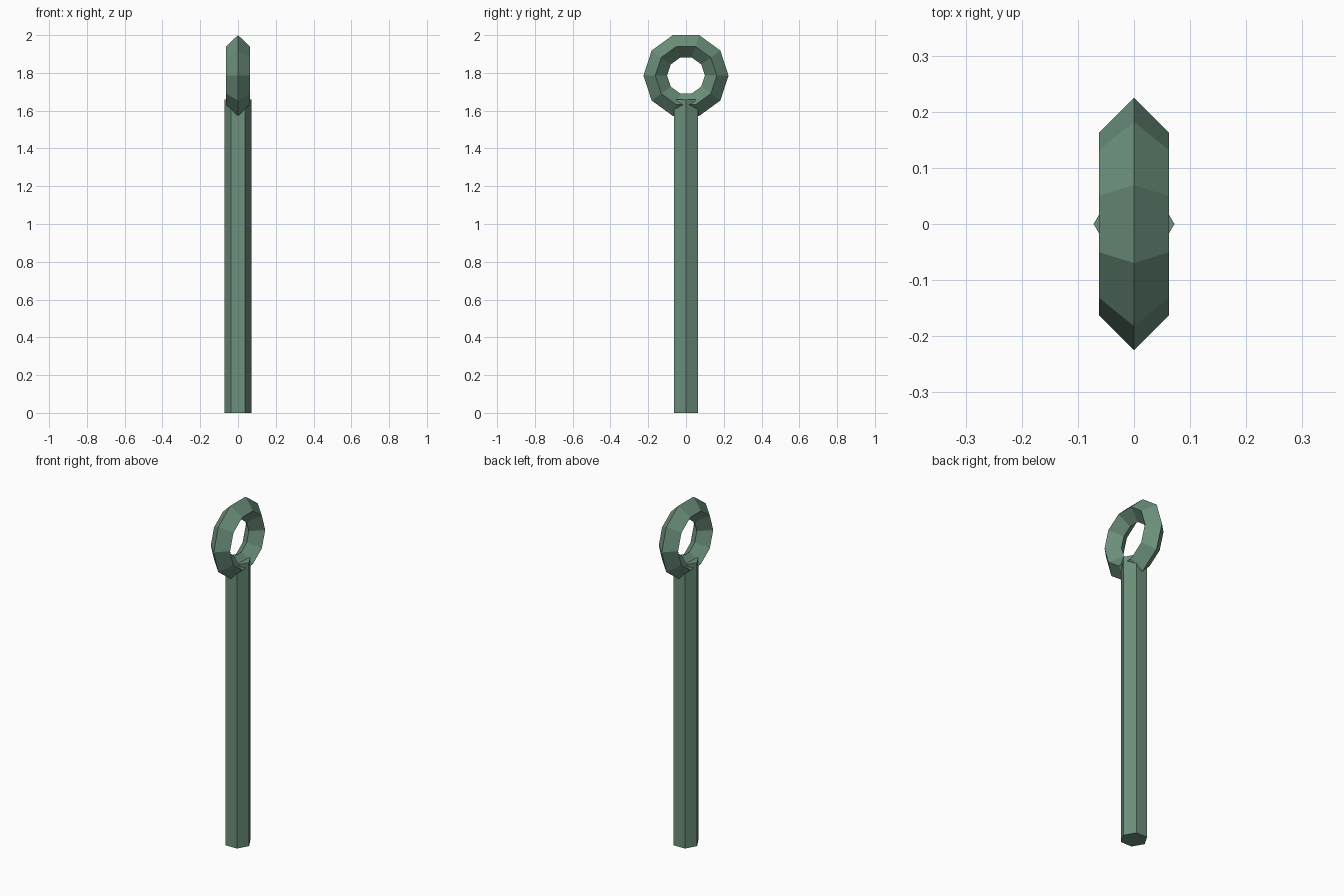
import bpy
from math import pi

if "Cube" in bpy.data.objects:
    bpy.data.objects.remove(bpy.data.objects["Cube"])

# Green metal
mat = bpy.data.materials.new("green_metal")
mat.diffuse_color = (0.15, 0.28, 0.2, 1)
mat.use_nodes = True
mat.node_tree.nodes["Principled BSDF"].inputs["Base Color"].default_value = mat.diffuse_color


def finish(name):
    obj = bpy.context.object
    obj.name = name
    bpy.ops.object.transform_apply(location=False, rotation=True, scale=True)
    obj.data.materials.append(mat)


# Hexagonal shaft, with corners pointing along x
HEIGHT = 1.66
bpy.ops.mesh.primitive_cylinder_add(vertices=6, radius=0.072, depth=HEIGHT,
                                    location=(0, 0, HEIGHT / 2), rotation=(0, 0, pi / 2))
finish("shaft")

# Ten-sided eye ring with a diamond section, standing in the yz plane
bpy.ops.mesh.primitive_torus_add(major_segments=10, minor_segments=4,
                                 major_radius=0.1625, minor_radius=0.0625,
                                 location=(0, 0, 1.786),
                                 rotation=(pi / 2, 0, pi / 2))
finish("eye_ring")
